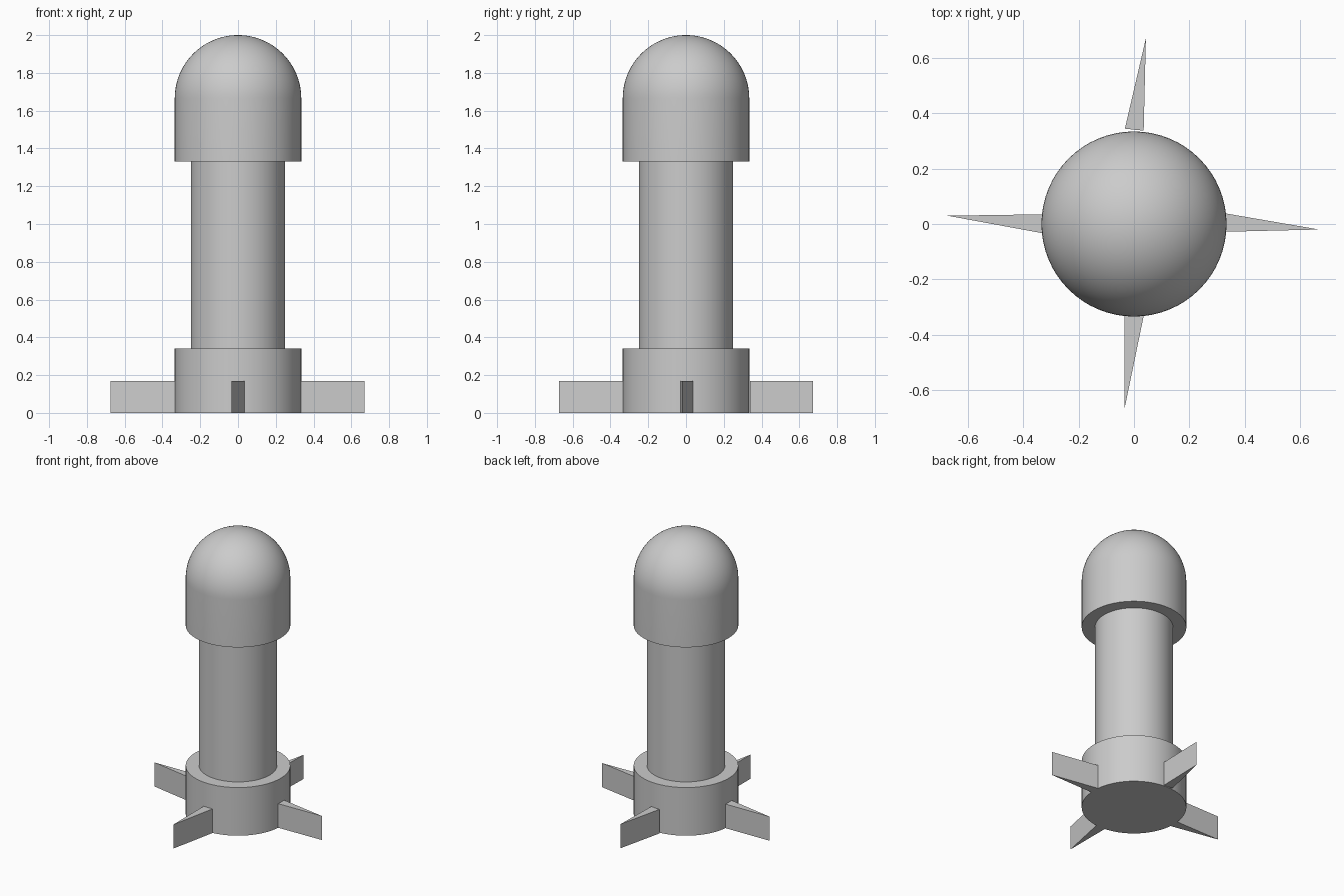
import bpy
import bmesh
from math import cos, sin, pi, radians
from mathutils import Vector

cube = bpy.data.objects.get("Cube")
if cube:
    bpy.data.objects.remove(cube, do_unlink=True)

grey = bpy.data.materials.new("plain_grey")
grey.use_nodes = True
colour = (0.6, 0.6, 0.6, 1)
grey.diffuse_color = colour
grey.node_tree.nodes["Principled BSDF"].inputs["Base Color"].default_value = colour

SEGMENTS = 64
BODY_R, SHAFT_R = 0.335, 0.25


def add_object(name, bm, smooth):
    bmesh.ops.recalc_face_normals(bm, faces=bm.faces)
    mesh = bpy.data.meshes.new(name)
    bm.to_mesh(mesh)
    bm.free()
    mesh.materials.append(grey)
    obj = bpy.data.objects.new(name, mesh)
    bpy.context.collection.objects.link(obj)
    if smooth:
        bpy.ops.object.select_all(action="DESELECT")
        obj.select_set(True)
        bpy.context.view_layer.objects.active = obj
        bpy.ops.object.shade_smooth_by_angle(angle=radians(30))
    return obj


def lathe(name, profile):
    """Spin a (radius, height) profile around z."""
    bm = bmesh.new()
    verts = [bm.verts.new((r, 0, z)) for r, z in profile]
    edges = [bm.edges.new(pair) for pair in zip(verts, verts[1:])]
    bmesh.ops.spin(bm, geom=verts + edges, cent=(0, 0, 0), axis=(0, 0, 1),
                   angle=2 * pi, steps=SEGMENTS)
    bmesh.ops.remove_doubles(bm, verts=bm.verts, dist=1e-5)
    return add_object(name, bm, True)


def fin(name, outline, height):
    """Triangular wedge with vertical sides."""
    bm = bmesh.new()
    base = bm.faces.new([bm.verts.new((x, y, 0)) for x, y in outline])
    top = bmesh.ops.extrude_face_region(bm, geom=[base])["geom"]
    bmesh.ops.translate(bm, vec=Vector((0, 0, height)),
                        verts=[v for v in top if isinstance(v, bmesh.types.BMVert)])
    return add_object(name, bm, False)


# Body: base drum, slim shaft, domed head
lathe("base_drum", [(0, 0), (BODY_R, 0), (BODY_R, 0.34), (0, 0.34)])
lathe("shaft", [(0, 0.34), (SHAFT_R, 0.34), (SHAFT_R, 1.33), (0, 1.33)])
dome = [(BODY_R * cos(i * pi / 48), 1.665 + BODY_R * sin(i * pi / 48))
        for i in range(24)]
lathe("domed_head", [(0, 1.33), (BODY_R, 1.33)] + dome + [(0, 2)])

# Fins: each wedge is skewed slightly differently
fin("left_fin", [(0.333, 0.038), (0.333, -0.028), (0.67, -0.02)], 0.17)
fin("right_fin", [(-0.333, 0.035), (-0.333, -0.033), (-0.675, 0.03)], 0.17)
fin("back_fin", [(-0.033, 0.345), (0.035, 0.338), (0.043, 0.672)], 0.17)
fin("front_fin", [(-0.035, -0.333), (0.035, -0.333), (-0.035, -0.672)], 0.17)
